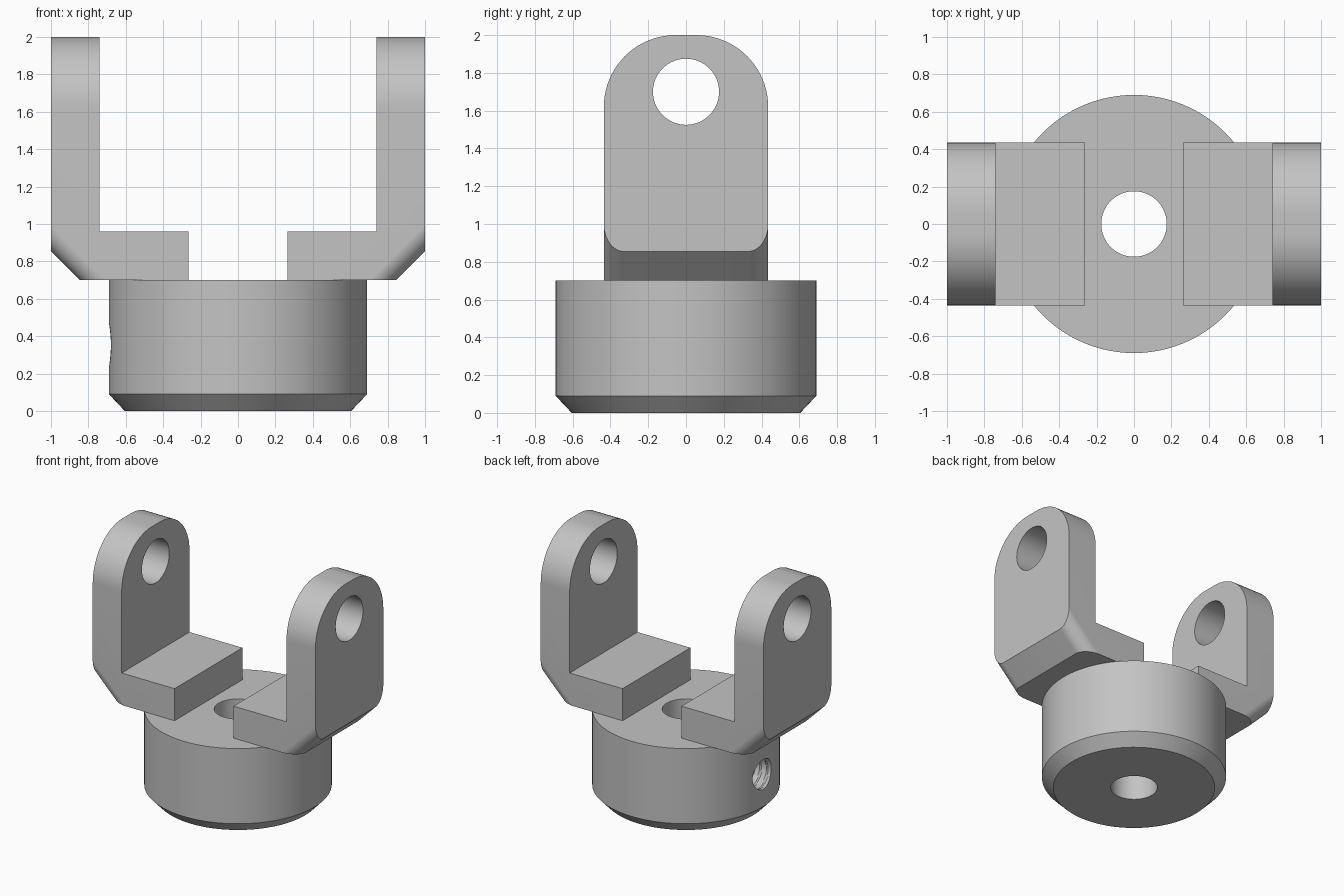
import bpy, bmesh, math
from mathutils import Vector

cube = bpy.data.objects.get("Cube")
if cube:
    bpy.data.objects.remove(cube, do_unlink=True)

grey = bpy.data.materials.new("metal_grey")
grey.use_nodes = True
colour = (0.55, 0.55, 0.55, 1)
grey.diffuse_color = colour
grey.node_tree.nodes["Principled BSDF"].inputs["Base Color"].default_value = colour


def finish(name, bm):
    bmesh.ops.recalc_face_normals(bm, faces=bm.faces)
    mesh = bpy.data.meshes.new(name)
    bm.to_mesh(mesh)
    bm.free()
    mesh.materials.append(grey)
    ob = bpy.data.objects.new(name, mesh)
    bpy.context.collection.objects.link(ob)
    return ob


def prism(name, points, depth):
    """Extrude a closed outline of 3D points along a depth vector."""
    bm = bmesh.new()
    face = bm.faces.new([bm.verts.new(p) for p in points])
    ext = bmesh.ops.extrude_face_region(bm, geom=[face])
    moved = [v for v in ext["geom"] if isinstance(v, bmesh.types.BMVert)]
    bmesh.ops.translate(bm, verts=moved, vec=depth)
    return finish(name, bm)


def rounded_end(half, base, end, r, steps=20):
    """Outline of a strip whose far corners are rounded with radius r."""
    arc = [math.pi / 2 * i / steps for i in range(steps + 1)]
    right = [(half - r + r * math.cos(a), end - r + r * math.sin(a)) for a in arc]
    left = [(-u, v) for u, v in reversed(right)]
    return [(half, base)] + right + left + [(-half, base)]


def tube(name, rings, sides, closed):
    """Skin rings of points; join last to first, or cap both ends."""
    bm = bmesh.new()
    loops = [[bm.verts.new(p) for p in ring] for ring in rings]
    pairs = list(zip(loops, loops[1:])) + ([(loops[-1], loops[0])] if closed else [])
    for a, b in pairs:
        for i in range(sides):
            j = (i + 1) % sides
            bm.faces.new((a[i], a[j], b[j], b[i]))
    if not closed:
        bm.faces.new(loops[0])
        bm.faces.new(loops[-1])
    return finish(name, bm)


def boolean(ob, cutter, operation):
    cutter.hide_render = True
    mod = ob.modifiers.new("cut", 'BOOLEAN')
    mod.operation, mod.object, mod.solver = operation, cutter, 'EXACT'
    bpy.context.view_layer.objects.active = ob
    bpy.ops.object.modifier_apply(modifier=mod.name)
    bpy.data.objects.remove(cutter, do_unlink=True)


def circle(r, n):
    return [(r * math.cos(math.tau * i / n), r * math.sin(math.tau * i / n)) for i in range(n)]


def smooth(ob):
    bpy.ops.object.select_all(action='DESELECT')
    ob.select_set(True)
    bpy.context.view_layer.objects.active = ob
    bpy.ops.object.shade_smooth_by_angle(angle=math.radians(25))


# Hub: chamfered disc with a central bore
SIDES = 96
profile = [(0.175, 0), (0.605, 0), (0.69, 0.09), (0.69, 0.7), (0.175, 0.7)]
hub = tube("hub", [[(x, y, z) for x, y in circle(r, SIDES)] for r, z in profile], SIDES, True)

# Threaded set-screw hole through the hub wall
TURN, PITCH, STEPS = 32, 0.06, 80
rings = []
for k in range(STEPS + 1):
    x = -0.8 + 0.7 * k / STEPS
    ring = []
    for i, (u, v) in enumerate(circle(1, TURN)):
        phase = (x / PITCH + i / TURN) % 1
        r = 0.11 + 0.04 * abs(phase - 0.5)
        ring.append((x, u * r, 0.35 + v * r))
    rings.append(ring)
boolean(hub, tube("thread_cutter", rings, TURN, False), 'DIFFERENCE')
smooth(hub)

# Arm: L-shaped section trimmed to a round-topped outline
section = [(0.265, 0.7), (1, 0.7), (1, 2.1), (0.74, 2.1), (0.74, 0.96), (0.265, 0.96)]
arm = prism("left_arm", [(x, -0.6, z) for x, z in section], (0, 1.2, 0))
outline = rounded_end(0.435, 0.5, 2, 0.38)
boolean(arm, prism("outline_cutter", [(0, y, z) for y, z in outline], (1.5, 0, 0)), 'INTERSECT')

# Sloped lower corner with rounded side edges
out = Vector((1, 0, -1)).normalized()
along = Vector((1, 0, 1)).normalized()
slope = rounded_end(0.4355, -3, 0.145 / math.sqrt(2), 0.105, 12)
points = [out * n + Vector((0, y, 0)) - along * 2 for y, n in slope]
boolean(arm, prism("slope_cutter", points, along * 6), 'INTERSECT')

# Pin hole near the top of the arm
pin = [[(x, y, 1.7 + z) for y, z in circle(0.175, 64)] for x in (0.5, 1.2)]
boolean(arm, tube("pin_cutter", pin, 64, False), 'DIFFERENCE')
smooth(arm)

# Opposite arm
other = arm.copy()
other.data = arm.data.copy()
other.name = "right_arm"
other.rotation_euler.z = math.pi
bpy.context.collection.objects.link(other)
